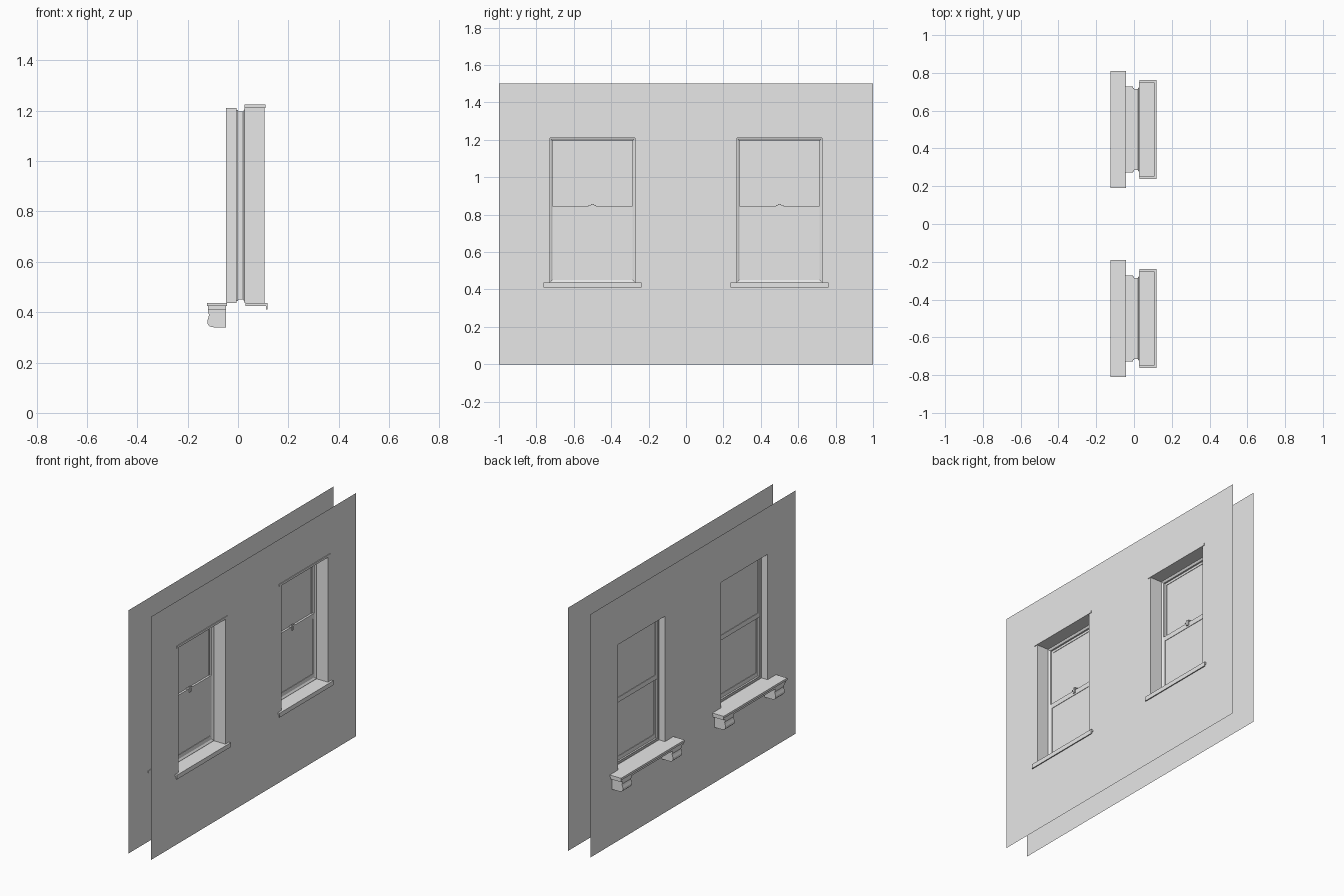
import bpy
import bmesh

if "Cube" in bpy.data.objects:
    bpy.data.objects.remove(bpy.data.objects["Cube"])

GREY = (0.8, 0.8, 0.8, 1)
paint = bpy.data.materials.new("plain_grey")
paint.use_nodes = True
paint.diffuse_color = GREY
paint.node_tree.nodes["Principled BSDF"].inputs["Base Color"].default_value = GREY

OUT, IN = -0.047, 0.105             # wall planes
HALF, LOW, HIGH = 0.228, 0.437, 1.21  # window opening
CENTRES = {"right": -0.5, "left": 0.5}


def finish(name, bm):
    mesh = bpy.data.meshes.new(name)
    bm.to_mesh(mesh)
    bm.free()
    mesh.materials.append(paint)
    obj = bpy.data.objects.new(name, mesh)
    bpy.context.collection.objects.link(obj)
    return obj


def add_box(bm, xs, ys, zs):
    made = bmesh.ops.create_cube(bm, size=1)["verts"]
    for v in made:
        for axis, (a, b) in enumerate((xs, ys, zs)):
            v.co[axis] = a if v.co[axis] < 0 else b


def boxes(name, *parts):
    bm = bmesh.new()
    for part in parts:
        add_box(bm, *part)
    return finish(name, bm)


def wall(name, x, outward):
    # flat sheet of panels with the two openings left out
    bm = bmesh.new()
    ys = [-1, -0.5 - HALF, -0.5 + HALF, 0.5 - HALF, 0.5 + HALF, 1]
    zs = [0, LOW, HIGH, 1.5]
    for i in range(5):
        for j in range(3):
            if j == 1 and i in (1, 3):
                continue
            ring = [(ys[i], zs[j]), (ys[i + 1], zs[j]),
                    (ys[i + 1], zs[j + 1]), (ys[i], zs[j + 1])]
            if outward < 0:
                ring.reverse()
            bm.faces.new([bm.verts.new((x, y, z)) for y, z in ring])
    bmesh.ops.remove_doubles(bm, verts=bm.verts, dist=0.0001)
    bmesh.ops.dissolve_limit(bm, angle_limit=0.01, verts=bm.verts, edges=bm.edges)
    return finish(name, bm)


def casing(name, c):
    # rectangular rings (depth, inset) joined into one stepped reveal
    profile = [(OUT, 0), (-0.006, 0), (-0.006, 0.007), (0, 0.007),
               (0, 0.013), (0.02, 0.013), (0.026, 0.004), (0.026, 0), (IN, 0)]
    bm = bmesh.new()
    rings = []
    for x, d in profile:
        a, b, lo, hi = c - HALF + d, c + HALF - d, LOW + d, HIGH - d
        rings.append([bm.verts.new((x, y, z))
                      for y, z in ((a, lo), (b, lo), (b, hi), (a, hi))])
    for r, s in zip(rings, rings[1:]):
        for k in range(4):
            n = (k + 1) % 4
            bm.faces.new((r[k], r[n], s[n], s[k]))
    return finish(name, bm)


def sash(name, c, xs, zs, bottom, top, stile=0.014):
    # stiles, rails and a thin pane
    w = HALF - 0.013
    mid = sum(xs) / 2
    boxes(name,
          (xs, (c - w, c - w + stile), zs),
          (xs, (c + w - stile, c + w), zs),
          (xs, (c - w + stile, c + w - stile), (zs[0], zs[0] + bottom)),
          (xs, (c - w + stile, c + w - stile), (zs[1] - top, zs[1])))
    boxes(name + "_pane",
          ((mid - 0.002, mid + 0.002), (c - w + stile, c + w - stile),
           (zs[0] + bottom, zs[1] - top)))


def bracket(name, y0, y1):
    # rounded corbel profile swept across its width
    side = [(OUT, 0.41), (-0.119, 0.41), (-0.119, 0.4), (-0.115, 0.39),
            (-0.118, 0.378), (-0.122, 0.366), (-0.12, 0.352),
            (-0.112, 0.343), (-0.098, 0.34), (OUT, 0.34)]
    bm = bmesh.new()
    face = bm.faces.new([bm.verts.new((x, y0, z)) for x, z in side])
    new = bmesh.ops.extrude_face_region(bm, geom=[face])["geom"]
    bmesh.ops.translate(bm, vec=(0, y1 - y0, 0),
                        verts=[g for g in new if isinstance(g, bmesh.types.BMVert)])
    bmesh.ops.recalc_face_normals(bm, faces=bm.faces)
    return finish(name, bm)


wall("outer_wall", OUT, -1)
wall("inner_wall", IN, 1)

for side, c in CENTRES.items():
    def span(h, c=c):
        return (c - h, c + h)

    casing(side + "_casing", c)
    # double-hung sashes, the lower one towards the room
    sash(side + "_upper_sash", c, (0.0, 0.01), (0.815, HIGH - 0.013), 0.03, 0.014)
    sash(side + "_lower_sash", c, (0.01, 0.02), (LOW + 0.013, 0.845), 0.025, 0.03)
    boxes(side + "_sash_lock",
          ((0.01, 0.024), span(0.02), (0.845, 0.851)),
          ((0.018, 0.027), span(0.008), (0.825, 0.858)))
    # room side: head trim and stool with a turned-down lip
    boxes(side + "_head_trim", ((0.026, 0.109), span(0.249), (HIGH, 1.224)))
    boxes(side + "_stool",
          ((0.03, 0.113), span(0.262), (0.425, LOW)),
          ((0.112, 0.118), span(0.262), (0.41, LOW)))
    # street side: stepped sill on two brackets
    boxes(side + "_sill",
          ((-0.124, OUT + 0.004), span(0.31), (0.424, LOW)),
          ((-0.119, OUT), span(0.304), (0.41, 0.424)))
    for tag, s in (("a", -1), ("b", 1)):
        lo, hi = sorted((c + s * 0.2, c + s * 0.288))
        bracket(f"{side}_bracket_{tag}", lo, hi)
